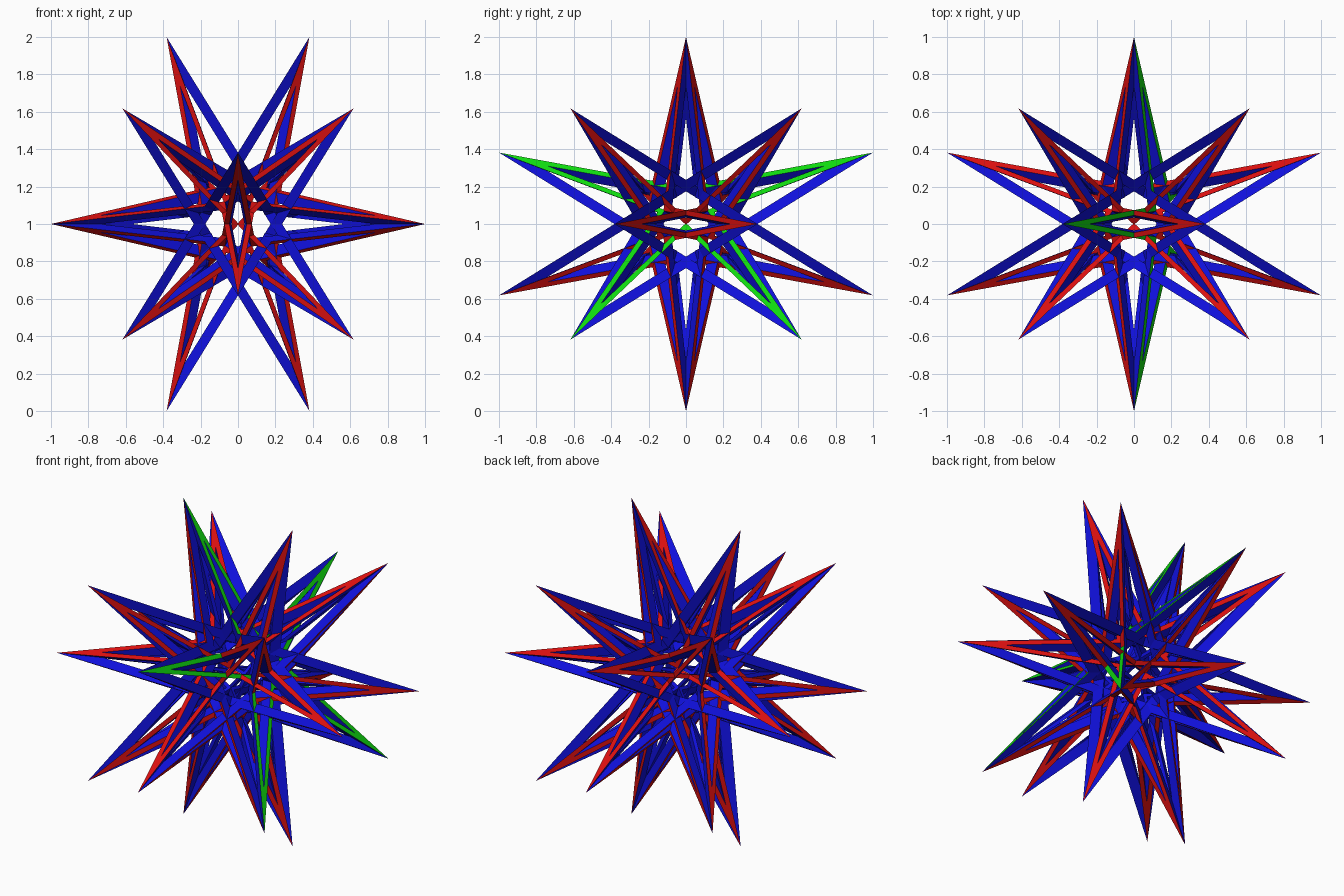
import bpy, bmesh, math
from mathutils import Vector

cube = bpy.data.objects.get("Cube")
if cube:
    bpy.data.objects.remove(cube)

PHI = (1 + math.sqrt(5)) / 2
CENTRE = Vector((0, 0, 1))
NOTCH = 0.16      # radius of the concave corners of each star
HOLE = 0.74       # size of the star-shaped hole
INNER = 0.74      # size of the inner layer, shrunk toward the centre


def make_material(name, color):
    mat = bpy.data.materials.new(name)
    mat.use_nodes = True
    mat.diffuse_color = color
    mat.node_tree.nodes["Principled BSDF"].inputs["Base Color"].default_value = color
    return mat


red = make_material("red", (0.7, 0.005, 0.005, 1))
green = make_material("green", (0.005, 0.7, 0.005, 1))
blue = make_material("blue", (0.005, 0.005, 0.7, 1))


def cyclic(a, b):
    """All sign choices and cyclic turns of (0, a, b)."""
    points = []
    for sa in (1, -1):
        for sb in (1, -1):
            p = (0, a * sa, b * sb)
            points += [Vector(p[i:] + p[:i]) for i in range(3)]
    return points


# Spike tips sit on dodecahedron corners, plates face the icosahedron corners
tips = cyclic(1, PHI ** -2)
normals = [p.normalized() for p in cyclic(1, PHI)]
offset = min(abs(normals[0].dot(t)) for t in tips if abs(normals[0].dot(t)) > 0.01)


def star_plate(name, n, face_mat):
    """Hollow five-pointed plate whose rims run toward the model centre."""
    tip = next(t for t in tips if abs(n.dot(t) - offset) < 0.001)
    mid = n * offset
    u = tip - mid
    radius = u.length
    u.normalize()
    v = n.cross(u)
    bm = bmesh.new()

    def ring(hole, layer):
        verts = []
        for i in range(10):
            a = i * math.pi / 5
            r = (NOTCH if i % 2 else radius) * hole
            p = mid + (u * math.cos(a) + v * math.sin(a)) * r
            verts.append(bm.verts.new(p * layer + CENTRE))
        return verts

    outer, hole = ring(1, 1), ring(HOLE, 1)
    outer_in, hole_in = ring(1, INNER), ring(HOLE, INNER)
    # Face, outer rim, back, hole rim
    bands = [(outer, hole, 0), (outer_in, outer, 1),
             (hole_in, outer_in, 1), (hole, hole_in, 1)]
    for a, b, mat in bands:
        for i in range(10):
            j = (i + 1) % 10
            bm.faces.new((a[i], a[j], b[j], b[i])).material_index = mat
    mesh = bpy.data.meshes.new(name)
    bm.to_mesh(mesh)
    bm.free()
    mesh.materials.append(face_mat)
    mesh.materials.append(blue)
    bpy.context.collection.objects.link(bpy.data.objects.new(name, mesh))


# Twelve plates, the one facing right and up is green
for k, n in enumerate(normals):
    is_green = n.x > 0.1 and n.z > 0.1
    star_plate(f"star_plate_{k + 1}", n, green if is_green else red)
